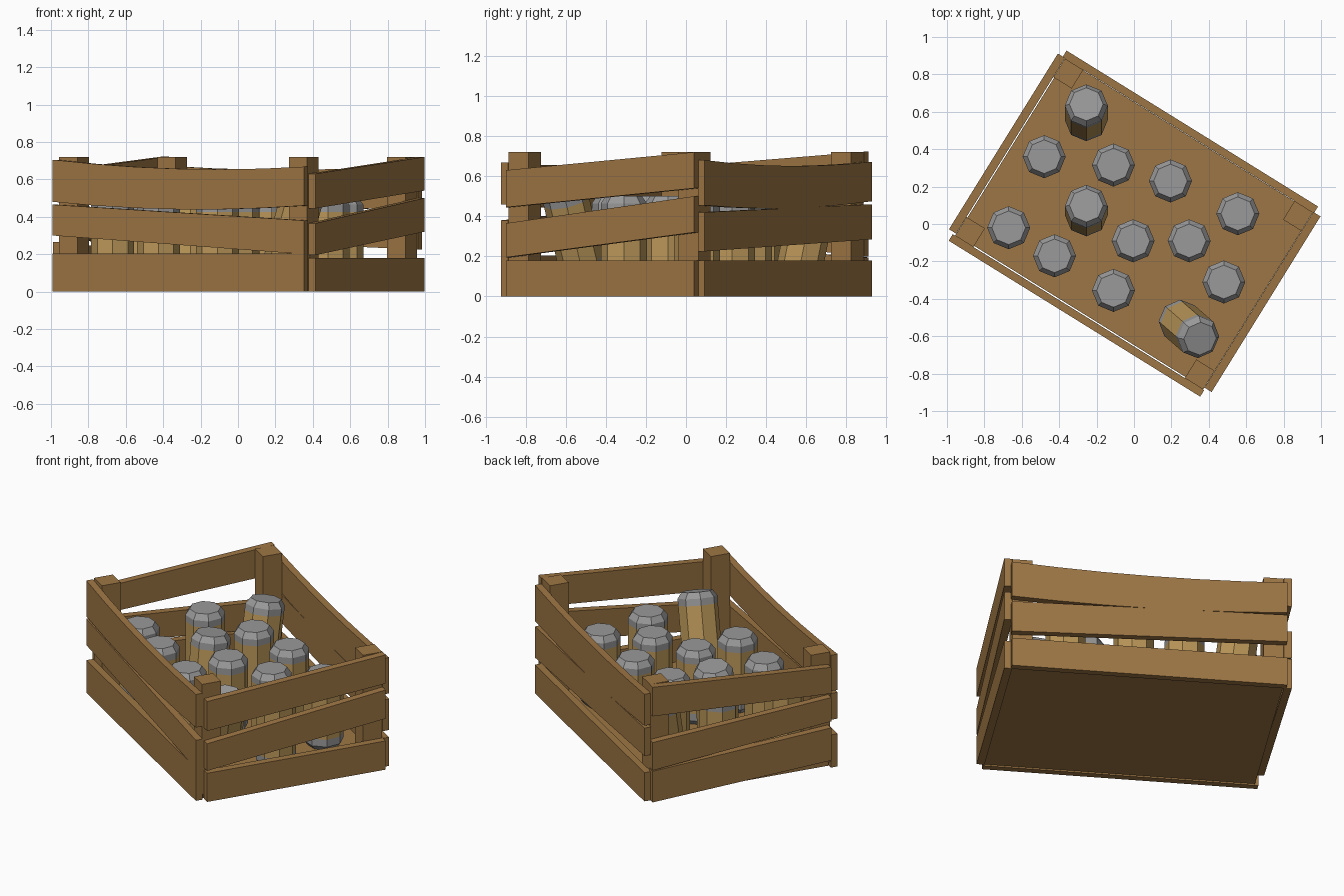
import bpy, bmesh, math
from mathutils import Matrix, Vector

if "Cube" in bpy.data.objects:
    bpy.data.objects.remove(bpy.data.objects["Cube"])

TURN = Matrix.Rotation(math.radians(-31.8), 4, 'Z')   # crate is turned on the ground


def material(name, rgb):
    m = bpy.data.materials.new(name)
    m.diffuse_color = (*rgb, 1)
    m.use_nodes = True
    m.node_tree.nodes["Principled BSDF"].inputs["Base Color"].default_value = m.diffuse_color
    return m


WOOD = material("wood", (0.337, 0.18, 0.058))
LABEL = material("can_label", (0.50, 0.31, 0.10))
METAL = material("can_metal", (0.32, 0.32, 0.32))


def finish(name, bm, mats, matrix):
    bmesh.ops.recalc_face_normals(bm, faces=bm.faces)
    me = bpy.data.meshes.new(name)
    bm.to_mesh(me)
    bm.free()
    for m in mats:
        me.materials.append(m)
    ob = bpy.data.objects.new(name, me)
    ob.matrix_world = matrix
    bpy.context.collection.objects.link(ob)
    return ob


def box(name, lo, hi):
    bm = bmesh.new()
    bmesh.ops.create_cube(bm, size=1)
    for v in bm.verts:
        v.co = [(a + b) / 2 + c * (b - a) for a, b, c in zip(lo, hi, v.co)]
    return finish(name, bm, [WOOD], TURN)


def board(name, along_x, start, end, near, far, z0, z1, sag=0):
    """Plank from start to end; z0 and z1 are (bottom, top) at the two ends."""
    bm = bmesh.new()
    n = 6 if sag else 1
    rings = []
    for i in range(n + 1):
        t = i / n
        s = start + (end - start) * t
        drop = sag * 4 * t * (1 - t)
        lo = z0[0] + (z1[0] - z0[0]) * t - drop
        hi = z0[1] + (z1[1] - z0[1]) * t - drop
        ring = []
        for d, z in ((near, lo), (far, lo), (far, hi), (near, hi)):
            ring.append(bm.verts.new((s, d, z) if along_x else (d, s, z)))
        rings.append(ring)
    for a, b in zip(rings, rings[1:]):
        for k in range(4):
            bm.faces.new((a[k], a[(k + 1) % 4], b[(k + 1) % 4], b[k]))
    bm.faces.new(rings[0])
    bm.faces.new(rings[-1])
    return finish(name, bm, [WOOD], TURN)


# floor and corner posts
box("crate_floor", (-0.775, -0.55, 0.005), (0.78, 0.555, 0.04))
for sx in (-1, 1):
    for sy in (-1, 1):
        xs = sorted((sx * 0.665, sx * 0.78))
        ys = sorted((sy * 0.44, sy * 0.557))
        box("corner_post", (xs[0], ys[0], 0.03), (xs[1], ys[1], 0.72))

# side boards, lowest to highest: heights at both ends, and sag
FRONT = [((0, 0.205), (0, 0.205), 0), ((0.30, 0.465), (0.20, 0.38), 0),
         ((0.48, 0.705), (0.46, 0.668), 0.03)]
BACK = [((0, 0.18), (0, 0.18), 0), ((0.285, 0.46), (0.225, 0.42), 0),
        ((0.475, 0.672), (0.455, 0.68), 0.025)]
RIGHT = [((0, 0.18), (0, 0.18), 0), ((0.195, 0.365), (0.32, 0.50), 0),
         ((0.445, 0.63), (0.54, 0.72), 0)]
LEFT = [((0.06, 0.265), (0.0, 0.195), 0), ((0.305, 0.455), (0.20, 0.375), 0),
        ((0.48, 0.645), (0.54, 0.722), 0)]
for name, planks, side in (("front_board", FRONT, -1), ("back_board", BACK, 1)):
    for z0, z1, sag in planks:
        board(name, True, -0.795, 0.787, side * 0.557, side * 0.598, z0, z1, sag)
for name, planks, side in (("left_board", LEFT, -1), ("right_board", RIGHT, 1)):
    for z0, z1, sag in planks:
        board(name, False, -0.545, 0.56, side * 0.781, side * 0.826, z0, z1, sag)

# eight-sided cans: (radius, height) profile, label between the 3rd and 4th ring
PROFILE = [(0.09, 0), (0.115, 0.03), (0.115, 0.075), (0.115, 0.385),
           (0.115, 0.425), (0.09, 0.46)]


def can(base, top):
    base, top = Vector(base), Vector(top)
    bm = bmesh.new()
    rings = [[bm.verts.new((r * math.cos(k * math.pi / 4), r * math.sin(k * math.pi / 4), z))
              for k in range(8)] for r, z in PROFILE]
    for i, (a, b) in enumerate(zip(rings, rings[1:])):
        for k in range(8):
            f = bm.faces.new((a[k], a[(k + 1) % 8], b[(k + 1) % 8], b[k]))
            f.material_index = 1 if i == 2 else 0
    bm.faces.new(rings[0])
    bm.faces.new(rings[-1])
    tilt = Vector((0, 0, 1)).rotation_difference(top - base).to_matrix().to_4x4()
    finish("can", bm, [METAL, LABEL], Matrix.Translation(base) @ tilt)


for x, y in ((-0.48, 0.36), (-0.11, 0.315), (0.195, 0.23), (0.555, 0.055),
             (-0.67, -0.02), (-0.425, -0.17), (-0.005, -0.09), (0.295, -0.09),
             (-0.11, -0.355), (0.48, -0.31)):
    can((x, y, 0.04), (x, y, 0.5))

# leaning cans
can((-0.255, 0.55, 0.06), (-0.255, 0.64, 0.51))
can((-0.255, 0.045, 0.05), (-0.255, 0.10, 0.51))
can((0.235, -0.51, 0.11), (0.35, -0.61, 0.53))
